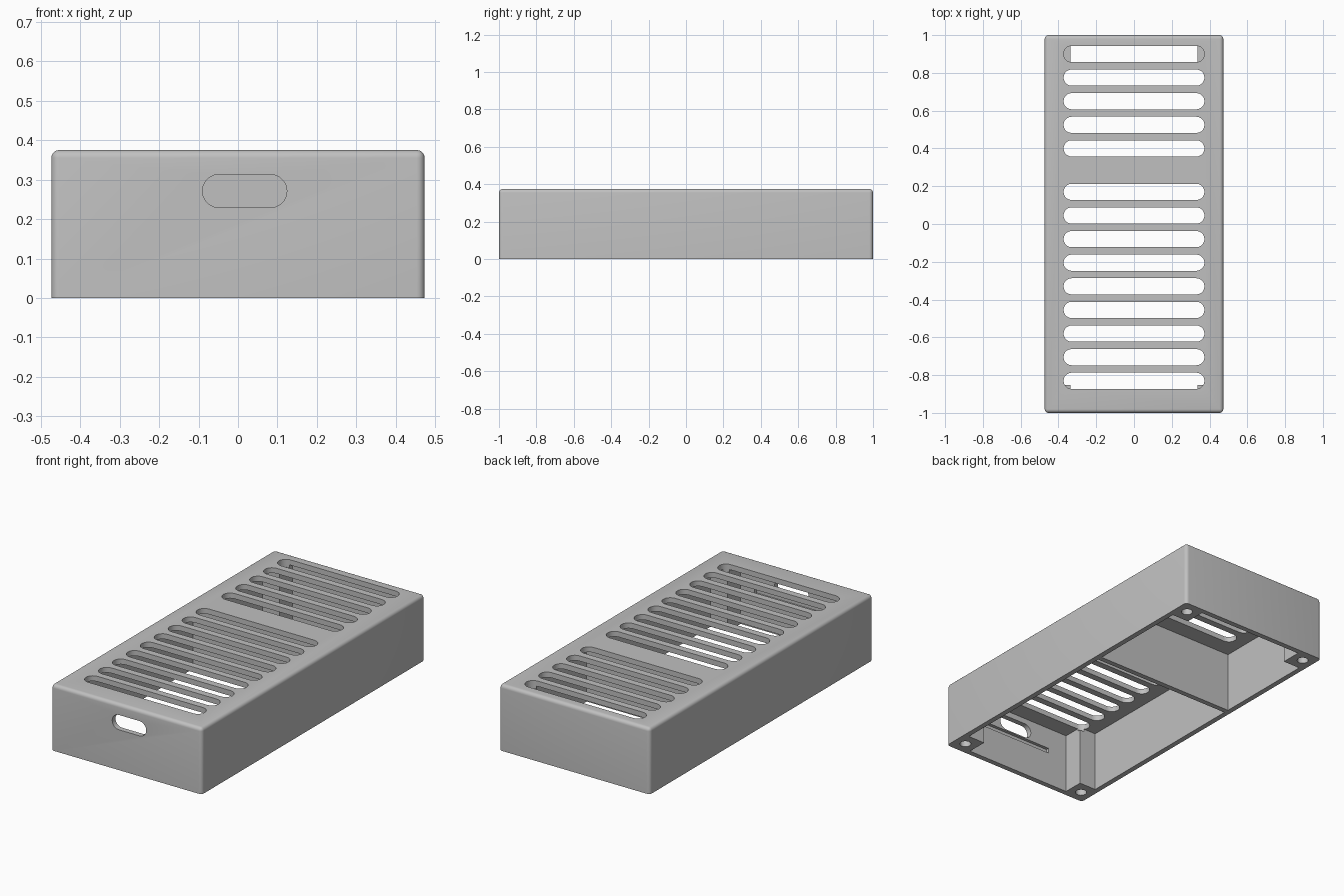
import bpy, bmesh, math
from mathutils import Vector

cube = bpy.data.objects.get("Cube")
if cube:
    bpy.data.objects.remove(cube, do_unlink=True)

HALF_X, HALF_Y, HEIGHT = 0.473, 1.0, 0.375
WALL = 0.03
IN_X, IN_Y, ROOF = HALF_X - WALL, HALF_Y - WALL, HEIGHT - WALL
POST_X, POST_Y = 0.337, 0.853

grey = bpy.data.materials.new("plain_grey")
grey.use_nodes = True
colour = (0.53, 0.53, 0.53, 1)
grey.diffuse_color = colour
grey.node_tree.nodes["Principled BSDF"].inputs["Base Color"].default_value = colour


def make_object(name, bm):
    bmesh.ops.recalc_face_normals(bm, faces=bm.faces)
    mesh = bpy.data.meshes.new(name)
    bm.to_mesh(mesh)
    bm.free()
    mesh.materials.append(grey)
    obj = bpy.data.objects.new(name, mesh)
    bpy.context.collection.objects.link(obj)
    return obj


def prism(bm, points, offset):
    """Extrude a closed outline along an offset vector."""
    face = bm.faces.new([bm.verts.new(p) for p in points])
    out = bmesh.ops.extrude_face_region(bm, geom=[face])
    verts = [v for v in out["geom"] if isinstance(v, bmesh.types.BMVert)]
    bmesh.ops.translate(bm, verts=verts, vec=Vector(offset))


def box(bm, x0, x1, y0, y1, z0, z1):
    prism(bm, [(x0, y0, z0), (x1, y0, z0), (x1, y1, z0), (x0, y1, z0)], (0, 0, z1 - z0))


def stadium(half_length, radius, steps=10):
    """Outline with straight long sides and round ends."""
    points = []
    for side in (1, -1):
        for i in range(steps + 1):
            a = math.pi * i / steps - math.pi / 2
            points.append((side * (half_length - radius + radius * math.cos(a)),
                           side * radius * math.sin(a)))
    return points


def cut(target, cutter):
    cutter.hide_render = True
    mod = target.modifiers.new(cutter.name, 'BOOLEAN')
    mod.operation, mod.solver, mod.object = 'DIFFERENCE', 'EXACT', cutter
    bpy.context.view_layer.objects.active = target
    bpy.ops.object.modifier_apply(modifier=mod.name)
    bpy.data.objects.remove(cutter, do_unlink=True)


# Outer shell, rounded everywhere except around the open bottom
bm = bmesh.new()
box(bm, -HALF_X, HALF_X, -HALF_Y, HALF_Y, 0, HEIGHT)
rounded = [e for e in bm.edges if any(v.co.z > 0.1 for v in e.verts)]
bmesh.ops.bevel(bm, geom=rounded, offset=0.02, segments=5, profile=0.5, affect='EDGES')
enclosure = make_object("vented_enclosure", bm)

# Two compartments, leaving a divider between them and posts in the corners
bm = bmesh.new()
for side, inner in ((-1, 0.228), (1, 0.258)):
    outline = [(-IN_X, inner), (IN_X, inner), (IN_X, side * POST_Y), (POST_X, side * POST_Y),
               (POST_X, side * IN_Y), (-POST_X, side * IN_Y),
               (-POST_X, side * POST_Y), (-IN_X, side * POST_Y)]
    prism(bm, [(x, y, -0.1) for x, y in outline], (0, 0, ROOF + 0.1))
cut(enclosure, make_object("compartment_cutter", bm))

# Vent slots in the roof
bm = bmesh.new()
slot = stadium(0.373, 0.043)
centres = [0.9 - 0.125 * i for i in range(5)] + [0.17 - 0.125 * i for i in range(9)]
for centre in centres:
    prism(bm, [(x, centre + y, ROOF - 0.015) for x, y in slot], (0, 0, 0.1))

# Cable opening in the front wall, with a groove behind it
prism(bm, [(0.017 + x, -1.1, 0.271 + z) for x, z in stadium(0.107, 0.042)], (0, 0.15, 0))
box(bm, -0.215, 0.249, -IN_Y - 0.018, -IN_Y + 0.02, 0.193, 0.222)

# Screw holes under the corner posts
for sx in (-1, 1):
    for sy in (-1, 1):
        ring = [(sx * 0.406 + x, sy * 0.927 + y, -0.1) for x, y in stadium(0.0301, 0.03)]
        prism(bm, ring, (0, 0, 0.3))
cut(enclosure, make_object("opening_cutter", bm))

# Smooth the rounded edges and keep the cut edges sharp
for obj in bpy.context.selected_objects:
    obj.select_set(False)
enclosure.select_set(True)
bpy.context.view_layer.objects.active = enclosure
bpy.ops.object.shade_smooth_by_angle(angle=math.radians(30))
